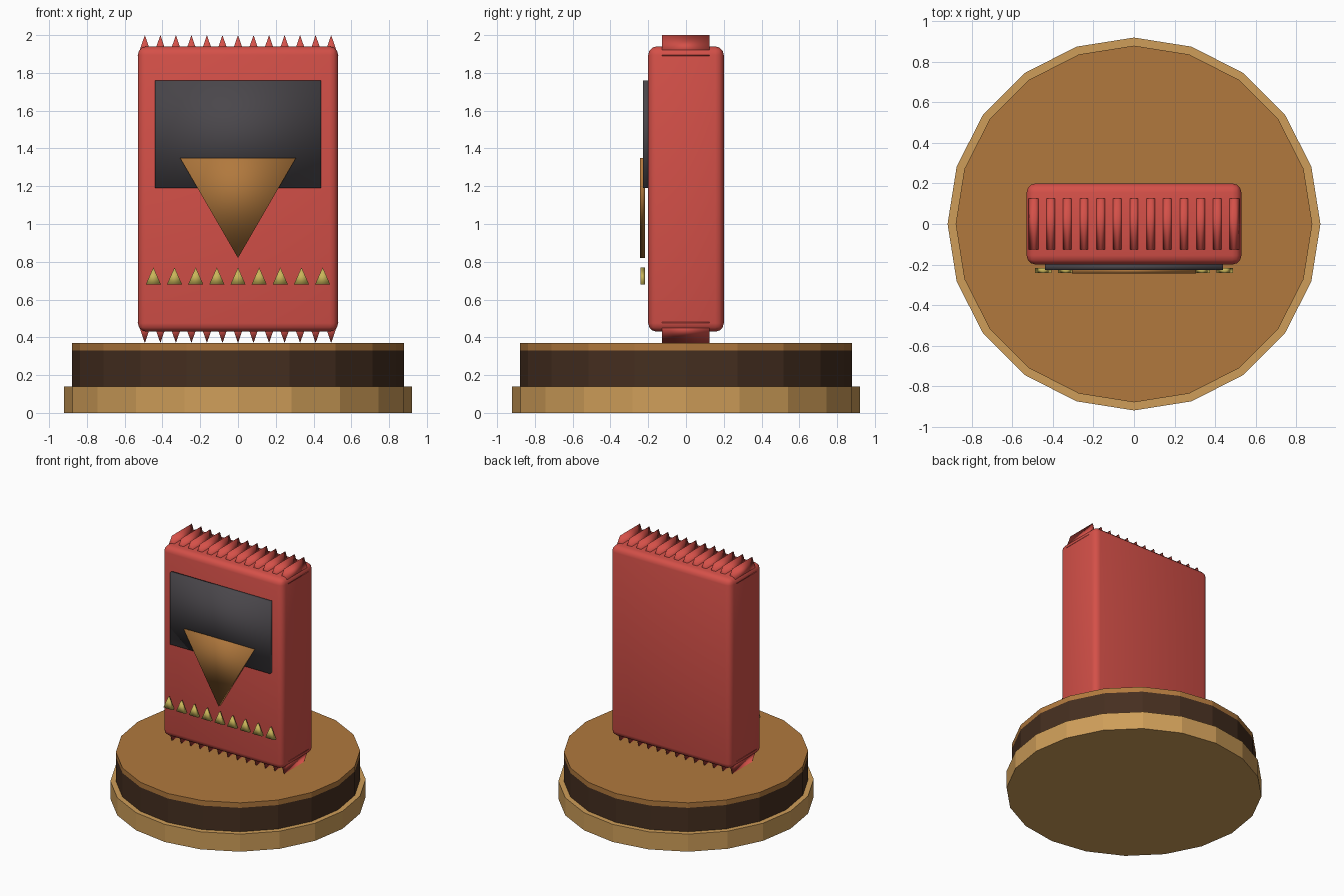
import bpy
import bmesh

if "Cube" in bpy.data.objects:
    bpy.data.objects.remove(bpy.data.objects["Cube"], do_unlink=True)


def material(name, color):
    mat = bpy.data.materials.new(name)
    mat.use_nodes = True
    mat.diffuse_color = (*color, 1)
    mat.node_tree.nodes["Principled BSDF"].inputs["Base Color"].default_value = (*color, 1)
    return mat


RED = material("red", (0.66, 0.08, 0.065))
BROWN = material("brown", (0.44, 0.19, 0.047))
TAN = material("tan", (0.62, 0.34, 0.10))
DARK = material("dark brown", (0.06, 0.028, 0.014))
CHARCOAL = material("charcoal", (0.068, 0.062, 0.07))
GOLD = material("gold", (0.58, 0.46, 0.10))


def prism(name, outline, y0, y1, mat):
    """Extrude an x-z outline from y0 to y1, softly shaded."""
    bm = bmesh.new()
    front = bm.faces.new([bm.verts.new((x, y0, z)) for x, z in outline])
    extruded = bmesh.ops.extrude_face_region(bm, geom=[front], use_keep_orig=True)
    back = [g for g in extruded["geom"] if isinstance(g, bmesh.types.BMVert)]
    bmesh.ops.translate(bm, verts=back, vec=(0, y1 - y0, 0))
    bmesh.ops.recalc_face_normals(bm, faces=bm.faces)
    for face in bm.faces:
        face.smooth = True
    mesh = bpy.data.meshes.new(name)
    bm.to_mesh(mesh)
    bm.free()
    mesh.materials.append(mat)
    obj = bpy.data.objects.new(name, mesh)
    bpy.context.collection.objects.link(obj)
    return obj


def box(name, half_x, y0, y1, z0, z1, mat):
    outline = [(-half_x, z0), (half_x, z0), (half_x, z1), (-half_x, z1)]
    return prism(name, outline, y0, y1, mat)


def triangle(name, x, half_width, z_base, z_tip, y0, y1, mat):
    outline = [(x - half_width, z_base), (x + half_width, z_base), (x, z_tip)]
    return prism(name, outline, y0, y1, mat)


def disc(name, radius, z0, z1, mat):
    bpy.ops.mesh.primitive_cylinder_add(vertices=20, radius=radius, depth=z1 - z0,
                                        location=(0, 0, (z0 + z1) / 2),
                                        rotation=(0, 0, 0))
    obj = bpy.context.object
    obj.name = name
    obj.data.materials.append(mat)


# Stepped round base
disc("base_foot", 0.92, 0, 0.14, TAN)
disc("base_band", 0.88, 0.14, 0.33, DARK)
disc("base_top", 0.88, 0.33, 0.37, BROWN)

# Rounded upright body
body = box("body", 0.53, -0.2, 0.2, 0.43, 1.94, RED)
bevel = body.modifiers.new("rounded_edges", "BEVEL")
bevel.width = 0.045
bevel.segments = 3

# Crimped ridges along the top and bottom edges
for i in range(-6, 7):
    x = i * 0.0822
    triangle("top_ridge", x, 0.038, 1.89, 2.0, -0.127, 0.125, RED)
    triangle("bottom_ridge", x, 0.038, 0.48, 0.37, -0.127, 0.125, RED)

# Front panel and emblem
box("front_panel", 0.44, -0.227, -0.195, 1.19, 1.76, CHARCOAL)
triangle("front_emblem", 0, 0.307, 1.35, 0.82, -0.244, -0.217, BROWN)

# Row of small gold triangles
for i in range(-4, 5):
    triangle("gold_tooth", i * 0.112, 0.04, 0.68, 0.77, -0.241, -0.218, GOLD)
